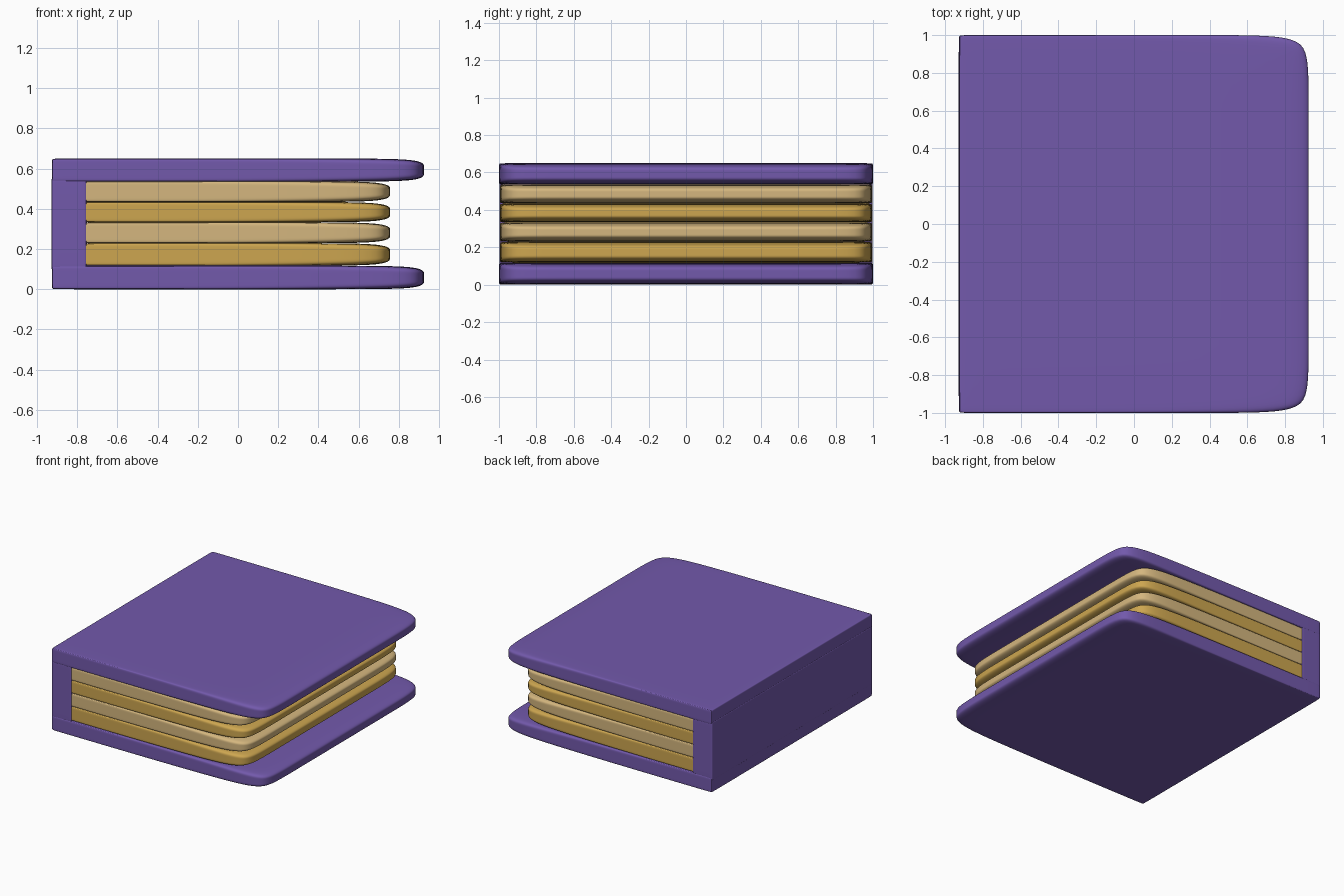
import bpy
import bmesh

if "Cube" in bpy.data.objects:
    bpy.data.objects.remove(bpy.data.objects["Cube"])


def material(name, rgb):
    m = bpy.data.materials.new(name)
    m.diffuse_color = (*rgb, 1)
    m.use_nodes = True
    m.node_tree.nodes["Principled BSDF"].inputs["Base Color"].default_value = m.diffuse_color
    return m


purple = material("purple_cover", (0.17, 0.10, 0.41))
light = material("light_paper", (0.66, 0.47, 0.21))
dark = material("dark_paper", (0.61, 0.38, 0.08))


def slab(name, x0, x1, y, z0, z1, mat, soft=True):
    """Subdivided 3x3x3 box cage: tight edges at x0, wide soft corners at x1."""
    t = 0.02
    # each station: x, y inset of the inner loops, z inset of the inner loops
    stations = [(x0, t, t), (x0 + t, t, t)]
    if soft:
        stations += [(x1 - 0.42, t, t), (x1, 0.2, 0.045)]
    else:
        stations += [(x1 - t, t, t), (x1, t, t)]
    bm = bmesh.new()
    verts = {}
    for i, (x, iy, iz) in enumerate(stations):
        for j, py in enumerate((-y, -y + iy, y - iy, y)):
            for k, pz in enumerate((z0, z0 + iz, z1 - iz, z1)):
                if {i, j, k} & {0, 3}:
                    verts[i, j, k] = bm.verts.new((x, py, pz))
    for axis in range(3):
        for side in (0, 3):
            for a in range(3):
                for b in range(3):
                    quad = []
                    for da, db in ((0, 0), (1, 0), (1, 1), (0, 1)):
                        key = [a + da, b + db]
                        key.insert(axis, side)
                        quad.append(verts[tuple(key)])
                    bm.faces.new(quad)
    bmesh.ops.recalc_face_normals(bm, faces=bm.faces)
    for f in bm.faces:
        f.smooth = True
    mesh = bpy.data.meshes.new(name)
    bm.to_mesh(mesh)
    bm.free()
    ob = bpy.data.objects.new(name, mesh)
    bpy.context.collection.objects.link(ob)
    mesh.materials.append(mat)
    sub = ob.modifiers.new("smooth", 'SUBSURF')
    sub.levels = sub.render_levels = 3
    return ob


# Covers
slab("bottom_cover", -0.925, 0.925, 1.0, 0.0, 0.117, purple)
slab("top_cover", -0.925, 0.925, 1.0, 0.535, 0.65, purple)

# Spine
slab("spine", -0.928, -0.752, 0.998, 0.095, 0.555, purple, soft=False)

# Page blocks, stacked in alternating paper colours
levels = (0.117, 0.229, 0.333, 0.434, 0.537)
for n in range(4):
    slab(f"page_block_{n + 1}", -0.80, 0.757, 0.994, levels[n], levels[n + 1],
         light if n % 2 else dark)
